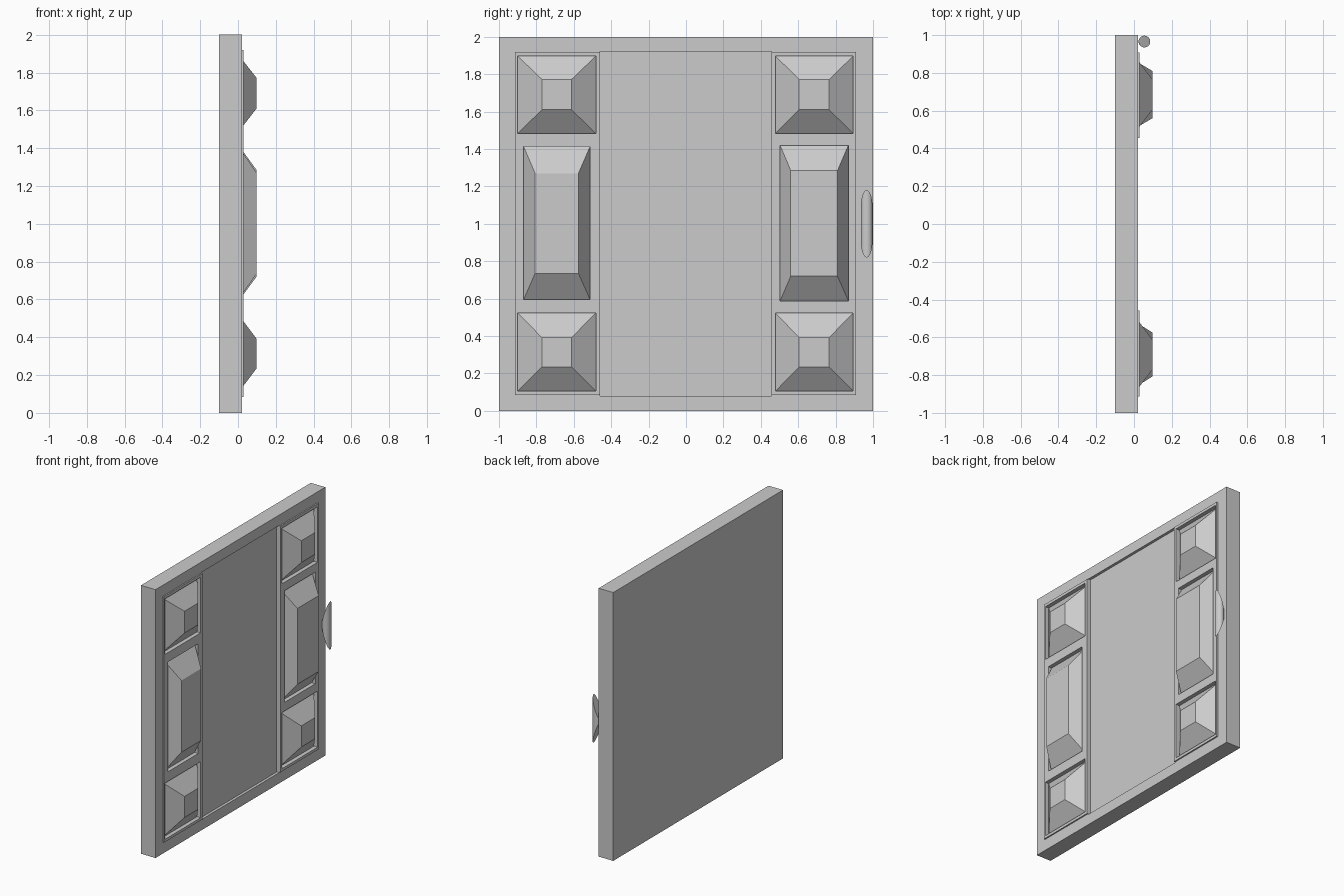
import bpy, bmesh
from mathutils import Matrix

if "Cube" in bpy.data.objects:
    bpy.data.objects.remove(bpy.data.objects["Cube"])


def finish(bm, name):
    bmesh.ops.recalc_face_normals(bm, faces=bm.faces)
    me = bpy.data.meshes.new(name)
    bm.to_mesh(me)
    bm.free()
    ob = bpy.data.objects.new(name, me)
    bpy.context.collection.objects.link(ob)
    return ob


def frustum(bm, x0, x1, base, top):
    """Block along x between two (y0, y1, z0, z1) rectangles."""
    rings = []
    for x, (y0, y1, z0, z1) in ((x0, base), (x1, top)):
        rings.append([bm.verts.new((x, y, z)) for y, z in
                      ((y0, z0), (y1, z0), (y1, z1), (y0, z1))])
    a, b = rings
    bm.faces.new(a[::-1])
    bm.faces.new(b)
    for i in range(4):
        j = (i + 1) % 4
        bm.faces.new((a[i], a[j], b[j], b[i]))


def blocks(name, x0, x1, rects):
    bm = bmesh.new()
    for r in rects:
        frustum(bm, x0, x1, r, r)
    return finish(bm, name)


def boolean(ob, tool, op):
    mod = ob.modifiers.new(op, 'BOOLEAN')
    mod.object, mod.operation, mod.solver = tool, op, 'EXACT'
    bpy.context.view_layer.objects.active = ob
    bpy.ops.object.modifier_apply(modifier=mod.name)
    bpy.data.objects.remove(tool)


# Raised panels: (name, pocket rectangle, flat top rectangle)
panels = []
for side, y_sq, y_sq_top, y_mid, y_mid_top, z_mid, z_mid_top in (
        ("left", (-.90, -.482), (-.77, -.612), (-.868, -.513), (-.807, -.575),
         (.595, 1.413), (.735, 1.27)),
        ("right", (.478, .894), (.605, .765), (.503, .868), (.56, .81),
         (.588, 1.42), (.72, 1.285))):
    panels.append((side + "_lower_panel", y_sq + (.105, .523), y_sq_top + (.235, .392)))
    panels.append((side + "_middle_panel", y_mid + z_mid, y_mid_top + z_mid_top))
    panels.append((side + "_upper_panel", y_sq + (1.483, 1.897), y_sq_top + (1.61, 1.772)))

# Door slab with raised side strips, a sunken centre and panel pockets
door = blocks("door_slab", -.1, .02, [(-1, 1, 0, 2)])
boolean(door, blocks("strips", -.05, .03, [(-.913, -.44, .085, 1.918),
                                           (.44, .908, .085, 1.918)]), 'UNION')
boolean(door, blocks("cutter", 0, .2, [(-.459, .456, .08, 1.922)]
                     + [p[1] for p in panels]), 'DIFFERENCE')

# Truncated pyramids rising from the pockets
for name, base, top in panels:
    bm = bmesh.new()
    frustum(bm, 0, .098, base, top)
    finish(bm, name)

# Handle: round bar cut to a wedge by two slanted ends
R, CX, CY = .031, .055, .966
bm = bmesh.new()
bmesh.ops.create_cone(bm, cap_ends=True, segments=32, radius1=R, radius2=R,
                      depth=2, matrix=Matrix.Translation((CX, CY, 0)))
for v in bm.verts:
    v.co.z = 1 + v.co.z * .18 * (v.co.x - CX + R) / (2 * R)
bmesh.ops.remove_doubles(bm, verts=bm.verts, dist=1e-4)
handle = finish(bm, "handle")
bpy.ops.object.select_all(action='DESELECT')
handle.select_set(True)
bpy.context.view_layer.objects.active = handle
bpy.ops.object.shade_smooth_by_angle()
